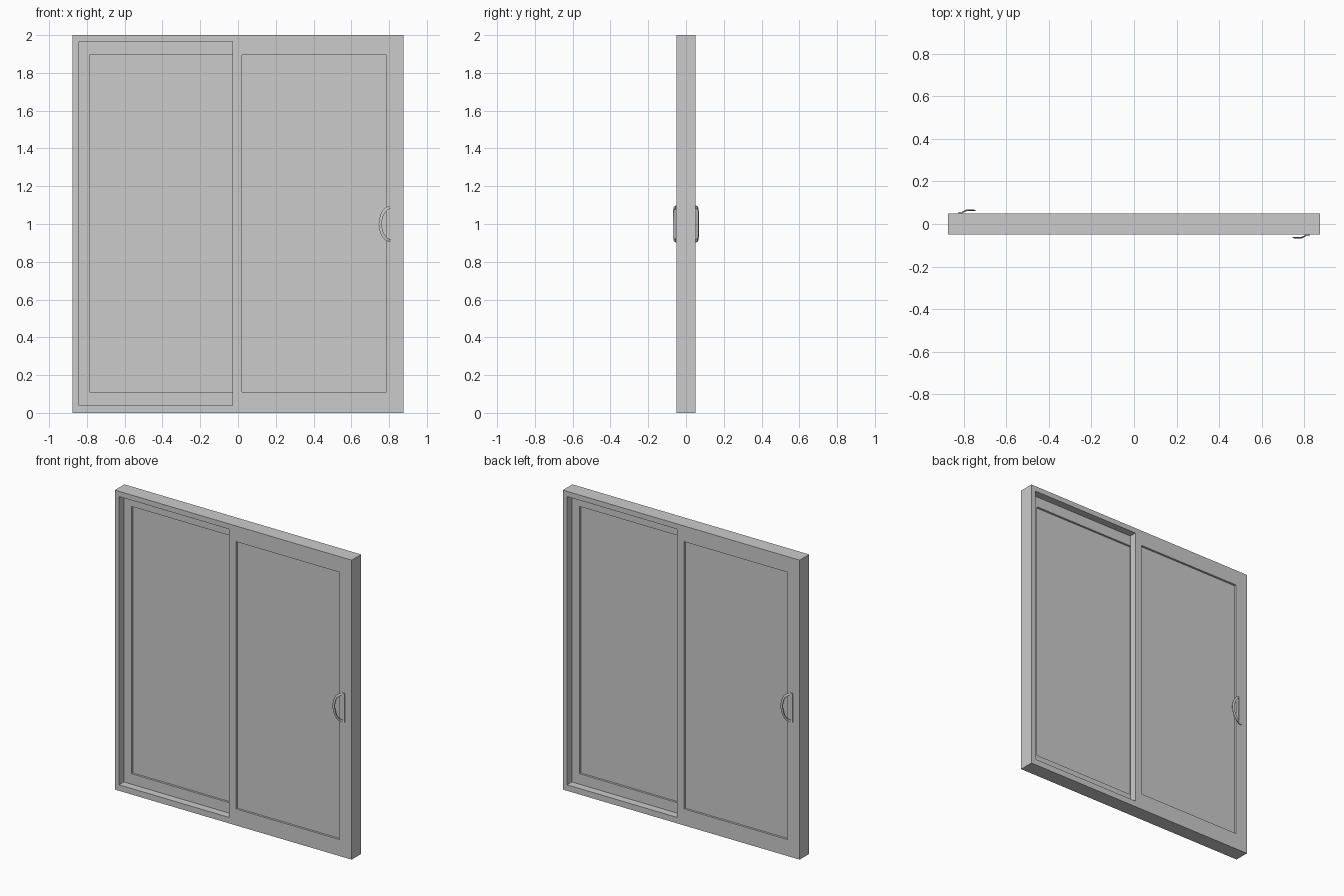
import bpy, bmesh, math

if "Cube" in bpy.data.objects:
    bpy.data.objects.remove(bpy.data.objects["Cube"])


def finish(name, bm, turned=False):
    """Turn a bmesh into an object; turned parts are the 180 degree twin about z."""
    if turned:
        for v in bm.verts:
            v.co.x, v.co.y = -v.co.x, -v.co.y
    bmesh.ops.recalc_face_normals(bm, faces=bm.faces)
    me = bpy.data.meshes.new(name)
    bm.to_mesh(me)
    bm.free()
    ob = bpy.data.objects.new(name, me)
    bpy.context.scene.collection.objects.link(ob)
    return ob


def sweep(name, sections, closed, turned=False):
    """Bridge a list of equal-length cross-section loops."""
    bm = bmesh.new()
    loops = [[bm.verts.new(p) for p in s] for s in sections]
    n, k = len(loops), len(loops[0])
    for i in range(n if closed else n - 1):
        a, b = loops[i], loops[(i + 1) % n]
        for j in range(k):
            bm.faces.new((a[j], a[(j + 1) % k], b[(j + 1) % k], b[j]))
    if not closed:
        bm.faces.new(loops[0])
        bm.faces.new(loops[-1])
    return finish(name, bm, turned)


def rect(x0, x1, z0, z1):
    return [(x0, z0), (x1, z0), (x1, z1), (x0, z1)]


def ring(name, outer, inner, y0, y1, turned=False):
    secs = [[(o[0], y0, o[1]), (o[0], y1, o[1]), (i[0], y1, i[1]), (i[0], y0, i[1])]
            for o, i in zip(rect(*outer), rect(*inner))]
    return sweep(name, secs, True, turned)


def box(name, x0, x1, y0, y1, z0, z1, turned=False):
    secs = [[(x, y, z) for x, z in rect(x0, x1, z0, z1)] for y in (y0, y1)]
    return sweep(name, secs, False, turned)


# Outer frame
ring("outer_frame", (-0.875, 0.875, 0, 2), (-0.843, 0.843, 0.04, 1.965), -0.05, 0.05)

for side, turned in (("front", False), ("back", True)):
    # Sliding sash and its pane
    ring(side + "_sash", (-0.03, 0.843, 0.04, 1.965), (0.02, 0.786, 0.11, 1.895),
         -0.05, 0, turned)
    box(side + "_pane", 0.02, 0.786, -0.036, -0.014, 0.11, 1.895, turned)

    # Handle mounting plate
    box(side + "_handle_plate", 0.807, 0.825, -0.056, -0.05, 0.903, 1.097, turned)

    # Curved D grip, standing clear of the sash
    secs = []
    for i in range(17):
        t = math.pi * (i / 16 - 0.5)
        c, s = math.cos(t), math.sin(t)
        y = -0.05 - 0.012 * min(1, 2.2 * c)
        (xo, zo), (xi, zi) = [(0.812 - a * c, 1 + b * s)
                              for a, b in ((0.067, 0.097), (0.051, 0.081))]
        secs.append([(xo, y, zo), (xo, y - 0.004, zo), (xi, y - 0.006, zi), (xi, y, zi)])
    sweep(side + "_handle_grip", secs, False, turned)
